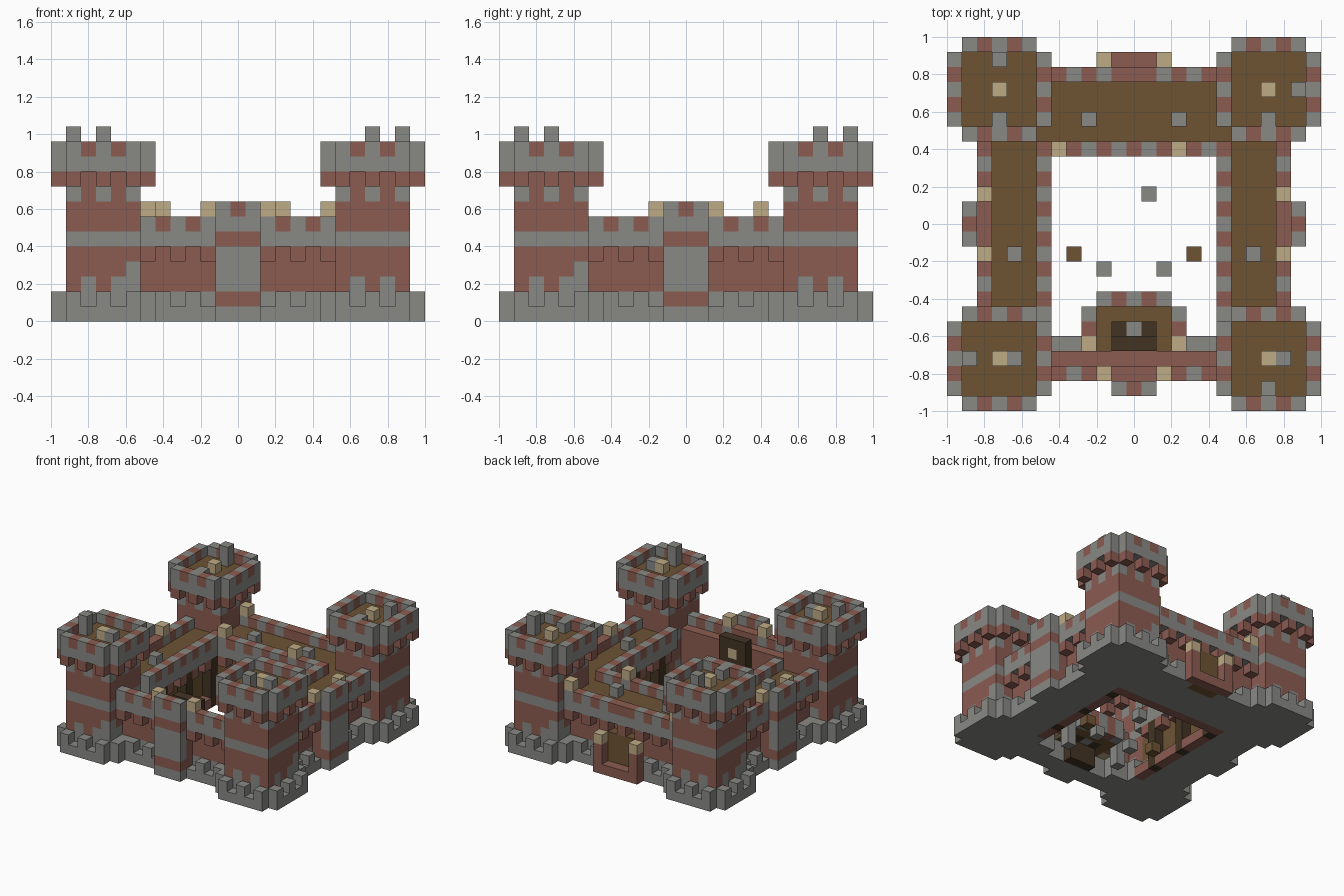
import bpy
import bmesh
from mathutils import Vector

if "Cube" in bpy.data.objects:
    bpy.data.objects.remove(bpy.data.objects["Cube"], do_unlink=True)

UNIT = 0.08
LAST = 24
COLOURS = {
    "grey_stone": (0.25, 0.25, 0.235),
    "red_brick": (0.26, 0.107, 0.083),
    "tan_stone": (0.52, 0.41, 0.24),
    "brown_wood": (0.155, 0.088, 0.034),
    "dark_wood": (0.055, 0.034, 0.017),
}
GREY, RED, TAN, BROWN, DARK = range(len(COLOURS))

materials = []
for name, rgb in COLOURS.items():
    mat = bpy.data.materials.new(name)
    mat.use_nodes = True
    mat.diffuse_color = (*rgb, 1)
    shader = mat.node_tree.nodes["Principled BSDF"]
    shader.inputs["Base Color"].default_value = (*rgb, 1)
    shader.inputs["Roughness"].default_value = 0.9
    materials.append(mat)

blocks = {}  # cell -> (part, colour)


def turn(i, j, quarter):
    for _ in range(quarter):
        i, j = LAST - j, i
    return i, j


def fill(part, xs, ys, zs, colour, quarter=0):
    """Fill inclusive cell ranges; colour may be a rule of (i, j, k)."""
    spans = [(s, s) if isinstance(s, int) else s for s in (xs, ys, zs)]
    for i in range(spans[0][0], spans[0][1] + 1):
        for j in range(spans[1][0], spans[1][1] + 1):
            for k in range(spans[2][0], spans[2][1] + 1):
                c = colour(i, j, k) if callable(colour) else colour
                if c is not None:
                    blocks[(*turn(i, j, quarter), k)] = (part, c)


# colour rules
def tower_brick(i, j, k):
    if k == 11:
        return None
    if k == 10:
        return BROWN
    if k == 5 or k < 2:
        return GREY
    if k == 2 and (i % 2 == 0 or j % 2 == 0):
        return GREY
    if k in (2, 3) and (i, j) == (5, 1):
        return GREY
    if k == 8 and i % 2 and j % 2:
        return GREY
    if k == 8 and (i in (1, 5) and j % 2 or j in (1, 5) and i % 2):
        return GREY
    return RED


def tower_ring(i, j, k):
    along = i if j in (0, 6) else j
    if k == 0:
        return GREY
    if k == 1:
        return GREY if along % 2 else None
    if k == 9:
        return RED if along % 2 else None
    return RED if k == 11 and along % 2 == 0 else GREY


def wall_skin(i, j, k):
    if k == 0:
        return GREY
    if k == 1:
        return GREY if i % 2 or i in (6, 18) else None
    if k == 4:
        return RED if i % 2 == 0 else None
    return RED if k == 6 and (i % 2 or 11 <= i <= 13) else GREY


def inner_side(i, j, k):
    if k == 4:
        return RED if j % 2 else None
    return RED if k == 6 and j % 2 else GREY


def inner_back(i, j, k):
    if k == 4:
        return RED if i % 2 else None
    return RED if k == 6 and i % 2 == 0 else GREY


def buttress(i, j, k):
    return RED if k in (1, 5) or (k == 7 and i == 12) else GREY


sides = ["front", "right", "back", "left"]
corners = ["front_left", "front_right", "back_right", "back_left"]

# outer walls
for q, side in enumerate(sides):
    wall = side + "_wall"
    fill(wall, (6, 18), 3, (0, 1), GREY, q)
    fill(wall, (6, 18), 3, (2, 5), RED, q)
    if side != "front":
        fill(wall, (6, 18), 3, 5, BROWN, q)
    for levels in ((0, 1), (4, 6)):
        fill(side + "_parapet", (6, 18), 2, levels, wall_skin, q)
    if side != "back":
        fill(side + "_buttress", (11, 13), 1, (0, 7), buttress, q)
        fill(side + "_parapet", (11, 13), 2, (1, 4), RED, q)
        for i in (10, 14):
            fill(side + "_cap", i, 2, 7, TAN, q)

# inner walkways and courtyard parapets
for side, xs, inner in (("left", (4, 5), 6), ("right", (19, 20), 18)):
    wall = side + "_walkway"
    fill(wall, xs, (6, 18), (1, 5), BROWN)
    fill(wall, xs, (6, 18), 0, GREY)
    fill(wall, inner, (5, 17), 0, RED)
    for j in (8, 12, 16):
        fill(side + "_post", inner, j, (0, 4), DARK)
    for levels in (4, (5, 6)):
        fill(side + "_inner_parapet", inner, (6, 17), levels, inner_side)
fill("back_walkway", (6, 18), (18, 20), (1, 5), BROWN)
fill("back_walkway", (6, 18), (18, 20), 0, GREY)
fill("back_walkway", (7, 17), 17, 0, RED)
fill("back_inner_parapet", (7, 17), 17, (4, 6), inner_back)
for i, j in ((7, 17), (15, 17), (6, 22), (18, 22)):
    fill("back_cap", i, j, 7, TAN)
for i, j in ((9, 19), (15, 19), (4, 10), (20, 10)):
    fill("walkway_stone", i, j, 6, GREY)

# back gate
fill("back_door", (11, 13), 22, (0, 3), BROWN)
fill("gate_step", (11, 13), 23, 0, RED)
for i in (10, 14):
    fill("gate_pillar", i, 23, (0, 2), RED)
    fill("gate_pillar", i, 23, 3, TAN)

# balcony behind the front wall
fill("balcony", (10, 14), (4, 6), 2, BROWN)
fill("balcony_rail", (10, 14), 7, (2, 3), lambda i, j, k: RED if i % 2 else GREY)
for i in (9, 15):
    fill("balcony_rail", i, (4, 6), (2, 3),
         lambda i, j, k: {4: TAN, 5: RED, 6: GREY}[j])
    fill("balcony_leg", i, 6, (0, 1), GREY)
fill("front_ledge", (7, 8), 4, (0, 1), GREY)
fill("front_ledge", (16, 17), 4, (0, 1), GREY)
fill("front_door", (11, 13), 4, (0, 6), DARK)
fill("front_door", 12, 4, 5, TAN)
for i in (11, 13):
    fill("door_jamb", i, 5, (2, 3), DARK)
fill("door_jamb", 12, 5, (2, 3), GREY)

# courtyard stones
for i, j, colour in ((8, 10, BROWN), (16, 10, BROWN), (10, 9, GREY),
                     (14, 9, GREY), (13, 14, GREY)):
    fill("courtyard_stone", i, j, 0, colour)

# corner towers
LOW_STONES = [(4, 3), (22, 3), (21, 19), (3, 19)]
for q, corner in enumerate(corners):
    tower = corner + "_tower"
    fill(tower, (1, 5), (1, 5), (0, 10), tower_brick, q)
    for levels in ((0, 1), (9, 11)):
        for edge in (0, 6):
            fill(tower + "_battlement", (1, 5), edge, levels, tower_ring, q)
            fill(tower + "_battlement", edge, (1, 5), levels, tower_ring, q)
    fill(tower + "_cap", 3, 3, 11, TAN, q)
    fill(tower + "_post", 1, 3, (11, 12), GREY, q)
    fill(tower + "_stone", *LOW_STONES[q], 11, GREY)

# turn the cells into one mesh per part, outside faces only
parts = {}
for cell, (part, colour) in blocks.items():
    parts.setdefault(part, []).append((cell, colour))

for part, cells in parts.items():
    bm = bmesh.new()
    for cell, colour in cells:
        centre = (Vector(cell) + Vector((0.5, 0.5, 0.5))) * UNIT - Vector((1, 1, 0))
        for axis in range(3):
            for sign in (-1, 1):
                near = list(cell)
                near[axis] += sign
                if tuple(near) in blocks:
                    continue
                n, u = Vector((0, 0, 0)), Vector((0, 0, 0))
                n[axis], u[(axis + 1) % 3] = sign, 1
                v = n.cross(u)
                corners4 = [-u - v, u - v, u + v, v - u]
                face = bm.faces.new([bm.verts.new(centre + (n + c) * UNIT / 2)
                                     for c in corners4])
                face.material_index = colour
    bmesh.ops.remove_doubles(bm, verts=bm.verts, dist=0.001)
    mesh = bpy.data.meshes.new(part)
    bm.to_mesh(mesh)
    bm.free()
    for mat in materials:
        mesh.materials.append(mat)
    bpy.context.collection.objects.link(bpy.data.objects.new(part, mesh))
